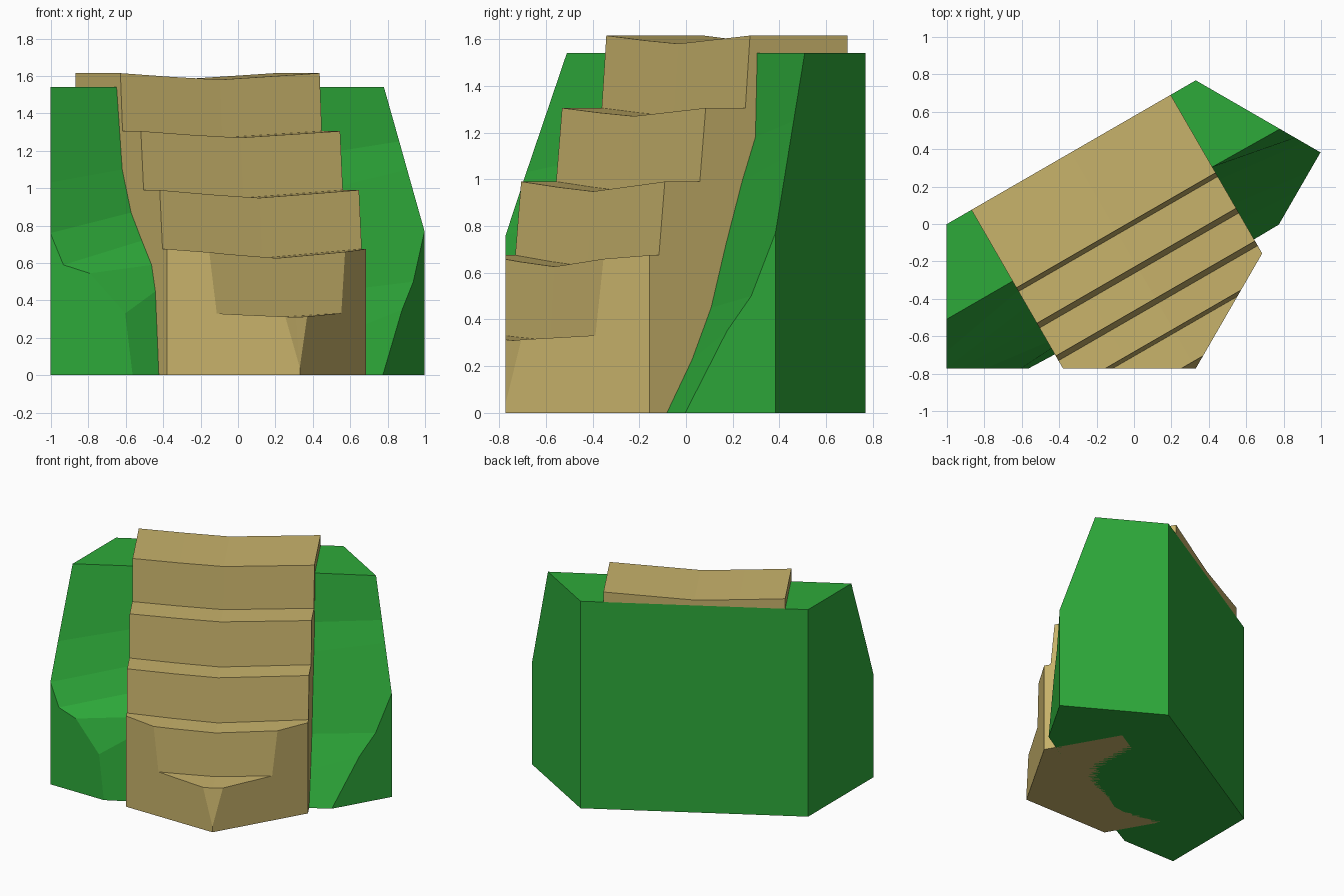
import bpy, bmesh, math
from mathutils import Vector

if "Cube" in bpy.data.objects:
    bpy.data.objects.remove(bpy.data.objects["Cube"])

C, S = math.cos(math.pi / 6), 0.5


def world(u, v, z):
    """Local frame: u across the stairs, v downhill, turned 30 degrees."""
    u -= 0.1
    return Vector((u * C + v * S, u * S - v * C, z))


def material(name, rgb):
    m = bpy.data.materials.new(name)
    m.diffuse_color = (*rgb, 1)
    m.use_nodes = True
    m.node_tree.nodes["Principled BSDF"].inputs["Base Color"].default_value = m.diffuse_color
    return m


def finish(bm, name, mat):
    bmesh.ops.remove_doubles(bm, verts=bm.verts, dist=0.0005)
    bmesh.ops.recalc_face_normals(bm, faces=bm.faces)
    me = bpy.data.meshes.new(name)
    bm.to_mesh(me)
    bm.free()
    me.materials.append(mat)
    ob = bpy.data.objects.new(name, me)
    bpy.context.collection.objects.link(ob)


grass = material("grass", (0.027, 0.40, 0.042))
sand = material("sandstone", (0.58, 0.45, 0.147))


def tile_edge(v):
    """Half width of the tile outline at depth v."""
    return 1.155 - (v - 0.167) * 1.732 if v > 0.167 else 1.155 + (v - 0.167) * 0.577


# Grassy hill: each row is (outer z, outer v, inner z, inner v)
W = 0.613
left = [(0, .387, 0, .392), (.33, .367, .45, .355), (.545, .272, .59, .315),
        (.59, .202, .72, .21), (.76, .167, .87, .095), (1.03, .09, 1.1, 0),
        (1.54, -.06, 1.54, -.06)]
right = [(0, .39, 0, .392), (.35, .287, .23, .266), (.5, .227, .45, .173),
         (.77, .167, .72, .1), (1.1, .074, .99, .02), (1.25, .032, 1.18, -.046),
         (1.54, -.05, 1.54, -.055)]
bm = bmesh.new()
parts = []
for sign, rows, corner in ((-1, left, 4), (1, right, 3)):
    out = [bm.verts.new(world(sign * tile_edge(v), v, z)) for z, v, _, _ in rows]
    inn = [bm.verts.new(world(sign * W, v, z)) for _, _, z, v in rows]
    low = bm.verts.new(world(sign * 1.155, 0.167, 0))
    b0 = bm.verts.new(world(sign * 0.77, -0.5, 0))
    b1 = bm.verts.new(world(sign * 0.77, -0.5, 1.54))
    for i in range(len(rows) - 1):
        bm.faces.new((out[i], out[i + 1], inn[i + 1], inn[i]))
    bm.faces.new([low] + out[:corner + 1])
    bm.faces.new([b0, low] + out[corner:] + [b1])
    parts.append((out, inn, low, b0, b1))
(lo, li, ll, lb0, lb1), (ro, ri, rl, rb0, rb1) = parts
for i in range(len(li) - 1):
    bm.faces.new((li[i], li[i + 1], ri[i + 1], ri[i]))
bm.faces.new((lb0, lb1, rb1, rb0))
bm.faces.new((lb1, lo[-1], li[-1], ri[-1], ro[-1], rb1))
bm.faces.new((lb0, ll, lo[0], li[0], ri[0], ro[0], rl, rb0))
finish(bm, "grassy_hill", grass)

# Worn stairs: side profile (v, z, sag weight) swept across the width
profile = [(-.5, 1.54, 0), (-.5, 1.615, 1), (-.019, 1.615, 1), (.004, 1.305, 1),
           (.2, 1.305, 1), (.229, .99, 1.2), (.402, .99, 1.2), (.431, .675, 1.4),
           (.592, .675, 1.4), (.612, .345, 1), (.795, .345, 1), (.84, 0, 0),
           (-.1, 0, 0), (-.1, 1.5, 0)]
bm = bmesh.new()
rings = []
for u, sag in ((-.615, 0), (-.3, .02), (0, .035), (.3, .018), (.615, 0)):
    rings.append([bm.verts.new((u, v, z - sag * k)) for v, z, k in profile])
n = len(profile)
for a, b in zip(rings, rings[1:]):
    for i in range(n):
        j = (i + 1) % n
        bm.faces.new((a[i], a[j], b[j], b[i]))
bm.faces.new(rings[0])
bm.faces.new(rings[-1])
bmesh.ops.recalc_face_normals(bm, faces=bm.faces)

# Trim the foot of the stairs to the pointed tile outline
for sign in (-1, 1):
    r = bmesh.ops.bisect_plane(bm, geom=bm.verts[:] + bm.edges[:] + bm.faces[:],
                               dist=1e-5, plane_co=(0, 0.834, 0),
                               plane_no=(sign * S, C, 0), clear_outer=True)
    cut = [e for e in r["geom_cut"] if isinstance(e, bmesh.types.BMEdge)]
    bmesh.ops.holes_fill(bm, edges=cut, sides=0)
for v in bm.verts:
    v.co = world(*v.co)
finish(bm, "stone_stairs", sand)
